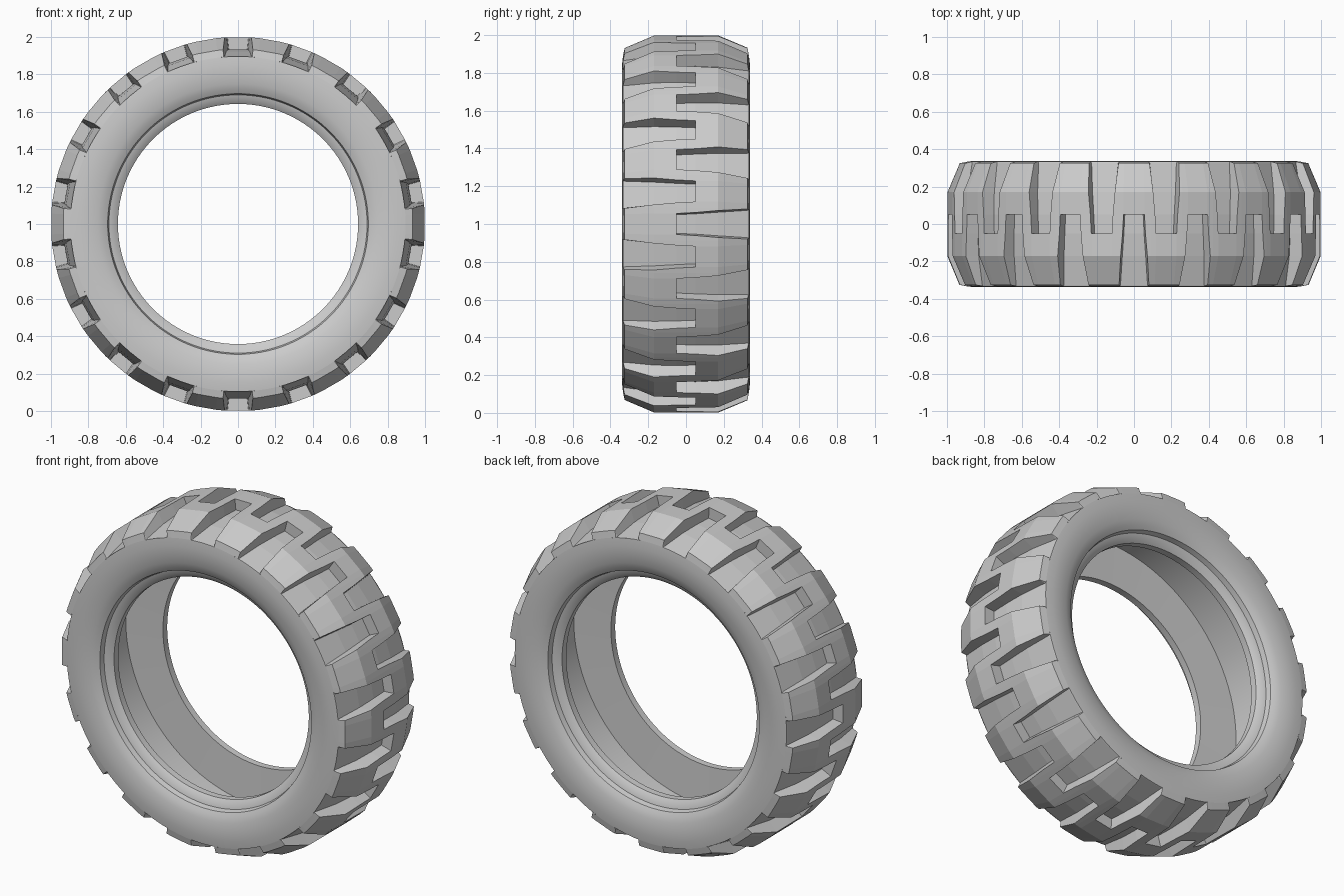
import bpy, bmesh, math
from mathutils import Vector

if "Cube" in bpy.data.objects:
    bpy.data.objects.remove(bpy.data.objects["Cube"])


def polar(y, r, deg):
    """Point on the wheel: axis along y, angle measured from straight up."""
    a = math.radians(deg)
    return Vector((r * math.sin(a), y, 1 + r * math.cos(a)))


def finish(bm, name):
    bmesh.ops.remove_doubles(bm, verts=bm.verts, dist=1e-5)
    bmesh.ops.recalc_face_normals(bm, faces=bm.faces)
    mesh = bpy.data.meshes.new(name)
    bm.to_mesh(mesh)
    bm.free()
    obj = bpy.data.objects.new(name, mesh)
    bpy.context.collection.objects.link(obj)
    return obj


# Tyre carcass: sidewalls, bead steps and hollow inside, revolved
half = [(0.333, 0.896), (0.338, 0.85), (0.336, 0.80), (0.328, 0.75),
        (0.318, 0.72), (0.305, 0.697), (0.275, 0.69), (0.268, 0.665),
        (0.25, 0.642), (0.21, 0.642), (0.20, 0.88)]
profile = half + [(-y, r) for y, r in reversed(half)]
SEG = 108
bm = bmesh.new()
rings = [[bm.verts.new(polar(y, r, 360 * i / SEG)) for y, r in profile] for i in range(SEG)]
for i in range(SEG):
    a, b = rings[i], rings[(i + 1) % SEG]
    for j in range(len(profile) - 1):
        bm.faces.new((a[j], a[j + 1], b[j + 1], b[j]))
# the open edge faces the tread, so the walls must point away from the rubber
carcass = finish(bm, "tyre_carcass")
side = max(carcass.data.polygons, key=lambda p: p.center.y)
if side.normal.y < 0:
    carcass.data.flip_normals()
bpy.context.view_layer.objects.active = carcass
carcass.select_set(True)
bpy.ops.object.shade_smooth_by_angle(angle=math.radians(28))
carcass.select_set(False)

# Tread: 36 sectors of 10 degrees, gaps cut from alternating sides
# rows: across-width position, top radius, floor radius, gap half angle
rows = [(-0.333, 0.896, None, 3.2), (-0.325, 0.935, None, 3.2), (-0.17, 1.0, None, 3.2),
        (-0.05, 1.0, 0.935, 3.2), (0.05, 1.0, 0.935, 3.5), (0.17, 1.0, 0.925, 4.1),
        (0.325, 0.935, 0.898, 4.9), (0.333, 0.896, 0.896, 4.9)]
bm = bmesh.new()


def quad(*pts):
    bm.faces.new([bm.verts.new(p) for p in pts])


for k in range(36):
    s = -1 if k % 2 == 0 else 1
    mid = k * 10

    def top(row, off):
        return polar(s * row[0], row[1], mid + off)

    def floor(row, sign):
        draft = 1.0 if row[1] == row[2] else 0.94
        return polar(s * row[0], row[2], mid + sign * row[3] * draft)

    for a, b in zip(rows, rows[1:]):
        for e in (-1, 1):
            quad(top(a, e * 5), top(a, e * a[3]), top(b, e * b[3]), top(b, e * 5))
        if a[2] is None:
            # solid lug top
            quad(top(a, -a[3]), top(a, a[3]), top(b, b[3]), top(b, -b[3]))
        else:
            # gap floor and side walls
            quad(floor(a, -1), floor(a, 1), floor(b, 1), floor(b, -1))
            for e in (-1, 1):
                p = [top(a, e * a[3]), floor(a, e), floor(b, e)]
                if b[1] != b[2]:
                    p.append(top(b, e * b[3]))
                quad(*p)
    # closed end of the gap
    r = rows[3]
    quad(top(r, -r[3]), top(r, r[3]), floor(r, 1), floor(r, -1))

tread = finish(bm, "tread_lugs")
crown = max(tread.data.polygons, key=lambda p: p.center.z)
if crown.normal.z < 0:
    tread.data.flip_normals()
